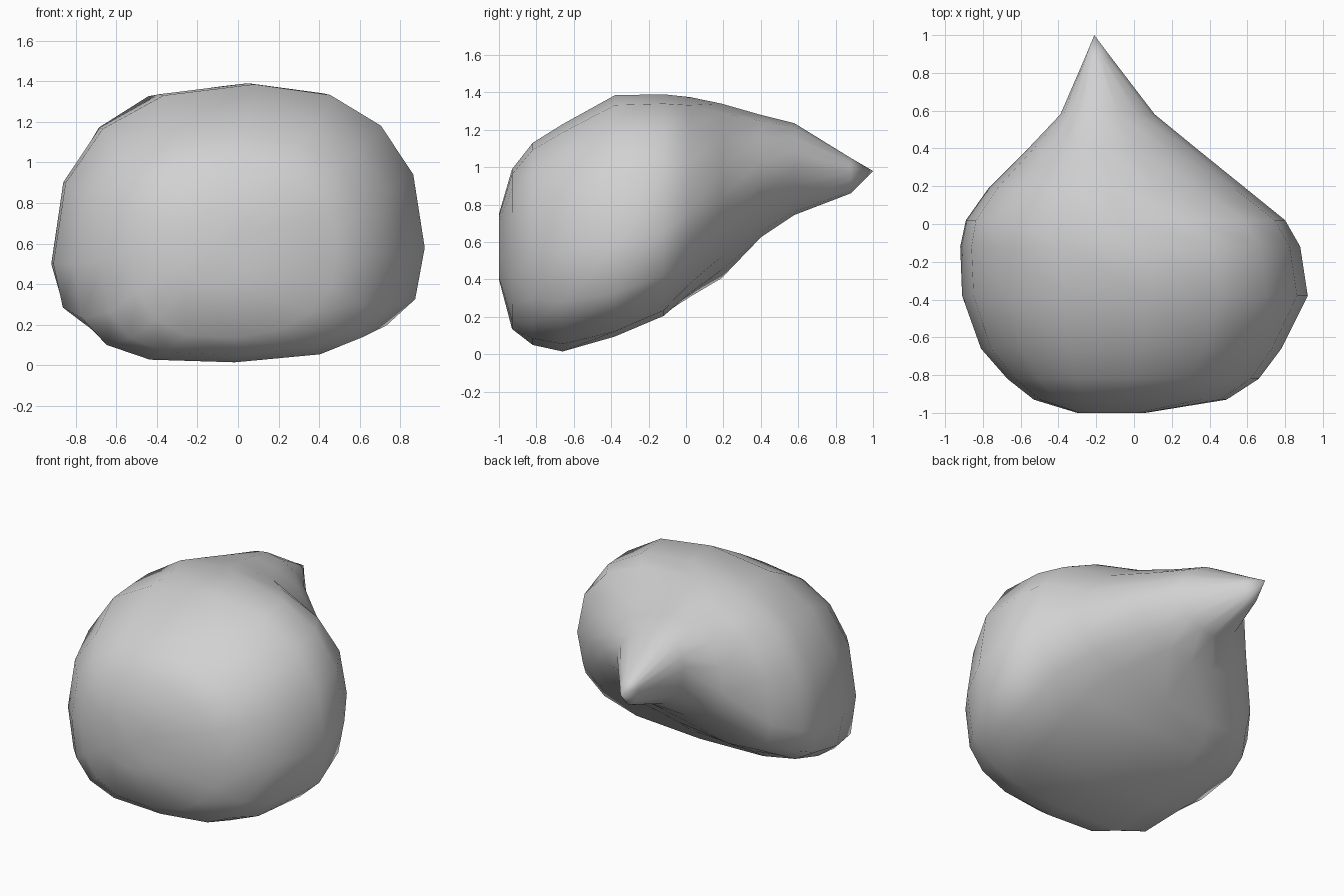
import bpy, bmesh, math

if "Cube" in bpy.data.objects:
    bpy.data.objects.remove(bpy.data.objects["Cube"])

SIDES = 16

# Cross-sections from front to back tail:
# y, left x, right x, left mid z, right mid z, left base z, right base z, top x, top z
SECTIONS = [
    (-1.00, -0.30, 0.06, 0.57, 0.57, 0.40, 0.40, -0.12, 0.75),
    (-0.93, -0.53, 0.49, 0.57, 0.57, 0.10, 0.17, -0.05, 0.99),
    (-0.82, -0.67, 0.66, 0.52, 0.55, 0.03, 0.07, 0.00, 1.13),
    (-0.66, -0.81, 0.78, 0.50, 0.55, -0.01, 0.04, 0.05, 1.23),
    (-0.38, -0.91, 0.92, 0.50, 0.58, 0.09, 0.10, 0.08, 1.385),
    (-0.12, -0.92, 0.88, 0.50, 0.65, 0.19, 0.22, 0.05, 1.39),
    (0.02, -0.89, 0.80, 0.54, 0.76, 0.26, 0.39, -0.08, 1.375),
    (0.19, -0.77, 0.59, 0.62, 0.83, 0.34, 0.56, -0.12, 1.34),
    (0.40, -0.56, 0.33, 0.85, 0.92, 0.59, 0.66, -0.17, 1.28),
    (0.58, -0.39, 0.11, 1.05, 1.00, 0.75, 0.74, -0.19, 1.235),
    (0.88, -0.26, -0.12, 0.99, 0.98, 0.86, 0.86, -0.20, 1.05),
]


def fullness(y, right, upper):
    """Superellipse exponent for each quadrant along the body."""
    if upper:
        if y < 0.1:
            return 2.4
        return 1.75 if right else 2.2
    if y < -0.9:
        return 2.4
    return 3.0 if y < 0.3 else 2.0


def ring(bm, y, xl, xr, zl, zr, bl, br, xt, zt):
    """Rounded section with a leaning crown and a tilted base."""
    verts = []
    for i in range(SIDES):
        a = 2 * math.pi * i / SIDES
        c, s = math.cos(a), math.sin(a)
        power = 2 / fullness(y, c > 0, s > 0)
        u = math.copysign(abs(c) ** power, c)
        v = abs(s) ** power
        t = (u + 1) / 2
        mid_z = zl + (zr - zl) * t
        x = xl + (xr - xl) * t
        if s > 0:
            x += (xt - (xl + xr) / 2) * v * (1 - abs(u))
            z = mid_z + (zt - mid_z) * v
        else:
            z = mid_z + (bl + (br - bl) * t - mid_z) * v
        verts.append(bm.verts.new((x, y, z)))
    return verts


# Body: lofted sections closed by a front cap and a pointed tail
bm = bmesh.new()
rings = [ring(bm, *s) for s in SECTIONS]
for a, b in zip(rings, rings[1:]):
    for i in range(SIDES):
        j = (i + 1) % SIDES
        bm.faces.new((a[i], a[j], b[j], b[i]))
front = bm.verts.new((-0.12, -1.0, 0.57))
tip = bm.verts.new((-0.21, 1.0, 0.98))
for i in range(SIDES):
    j = (i + 1) % SIDES
    bm.faces.new((rings[0][j], rings[0][i], front))
    bm.faces.new((rings[-1][i], rings[-1][j], tip))
bmesh.ops.recalc_face_normals(bm, faces=bm.faces)
for f in bm.faces:
    f.smooth = True

mesh = bpy.data.meshes.new("pebble_body")
bm.to_mesh(mesh)
bm.free()
body = bpy.data.objects.new("pebble_body", mesh)
bpy.context.collection.objects.link(body)

# Single grey stone colour
grey = bpy.data.materials.new("stone_grey")
grey.diffuse_color = (0.64, 0.64, 0.64, 1)
grey.use_nodes = True
grey.node_tree.nodes["Principled BSDF"].inputs["Base Color"].default_value = grey.diffuse_color
mesh.materials.append(grey)
